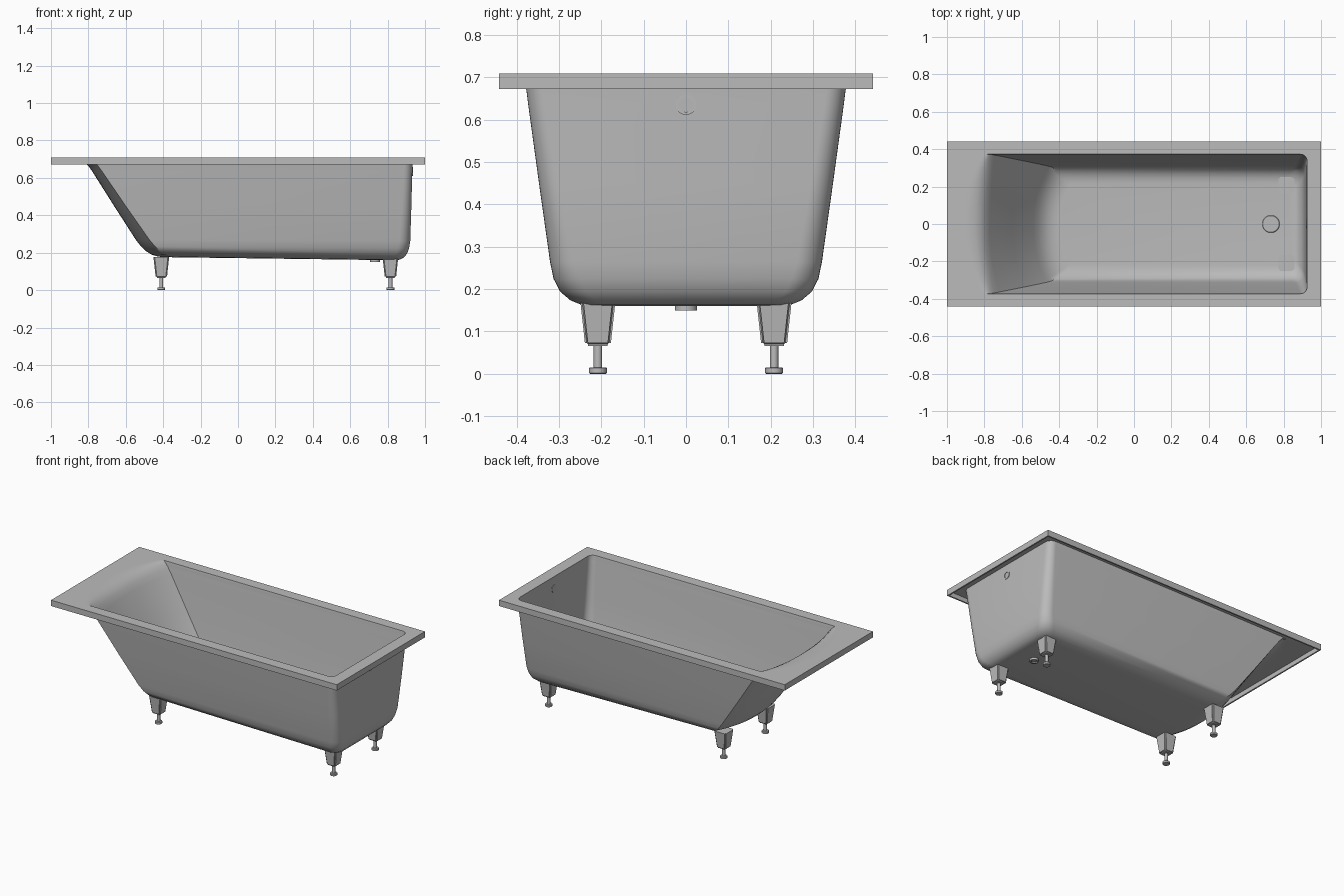
import bpy, bmesh, math
from mathutils import Matrix, Vector

if "Cube" in bpy.data.objects:
    bpy.data.objects.remove(bpy.data.objects["Cube"], do_unlink=True)

grey = bpy.data.materials.new("light_grey")
grey.use_nodes = True
GREY = (0.5, 0.5, 0.5, 1)
grey.diffuse_color = GREY
grey.node_tree.nodes["Principled BSDF"].inputs["Base Color"].default_value = GREY


def finish(bm, name, smooth=True):
    bmesh.ops.recalc_face_normals(bm, faces=bm.faces)
    mesh = bpy.data.meshes.new(name)
    bm.to_mesh(mesh)
    bm.free()
    mesh.materials.append(grey)
    obj = bpy.data.objects.new(name, mesh)
    bpy.context.collection.objects.link(obj)
    if smooth:
        shade(obj)
    return obj


def shade(obj):
    bpy.ops.object.select_all(action='DESELECT')
    obj.select_set(True)
    bpy.context.view_layer.objects.active = obj
    bpy.ops.object.shade_smooth_by_angle(angle=math.radians(35))


def lathe(name, profile, location, axis='Z', segments=32):
    """Revolve (radius, height) points about an axis."""
    bm = bmesh.new()
    verts = [bm.verts.new((r, 0, h)) for r, h in profile]
    edges = [bm.edges.new(pair) for pair in zip(verts, verts[1:])]
    bmesh.ops.spin(bm, geom=verts + edges, cent=(0, 0, 0), axis=(0, 0, 1),
                   angle=math.tau, steps=segments)
    bmesh.ops.remove_doubles(bm, verts=bm.verts, dist=0.0001)
    if axis == 'X':
        bm.transform(Matrix.Rotation(math.pi / 2, 4, 'Y'))
    bm.transform(Matrix.Translation(location))
    return finish(bm, name)


def basin_ring(z, left, bulge, right, half, radius):
    """Plan outline: round corners at the right end, bowed back at the left."""
    pts = []
    for sign, start in ((-1, -90), (1, 0)):
        cx, cy = right - radius, sign * (half - radius)
        for i in range(9):
            a = math.radians(start + i * 90 / 8)
            pts.append((cx + radius * math.cos(a), cy + radius * math.sin(a)))
    for i in range(33):
        t = 1 - i / 16
        bow = (1 - abs(t) ** 2.2) * bulge
        pts.append((left - bow, t * half))
    tilt = max(0, min(1, (0.32 - z) / 0.12))
    return [Vector((x, y, z - 0.0134 * x * tilt)) for x, y in pts]


# Basin and deck as one sheet, given thickness below
# height, left corner, back bow, right end, half width, corner radius
RINGS = [
    (0.709, -0.80, 0.120, 0.926, 0.374, 0.036),
    (0.709, -0.785, 0.105, 0.925, 0.373, 0.035),
    (0.704, -0.775, 0.075, 0.925, 0.372, 0.035),
    (0.692, -0.762, 0.058, 0.925, 0.371, 0.035),
    (0.672, -0.745, 0.050, 0.924, 0.368, 0.036),
    (0.640, -0.722, 0.050, 0.923, 0.364, 0.037),
    (0.450, -0.592, 0.060, 0.918, 0.338, 0.043),
    (0.270, -0.468, 0.070, 0.912, 0.312, 0.050),
    (0.235, -0.440, 0.072, 0.906, 0.304, 0.055),
    (0.210, -0.415, 0.072, 0.896, 0.290, 0.055),
    (0.192, -0.388, 0.070, 0.880, 0.268, 0.055),
    (0.183, -0.362, 0.066, 0.862, 0.246, 0.050),
    (0.180, -0.340, 0.062, 0.840, 0.220, 0.045),
]
bm = bmesh.new()
loops = [[bm.verts.new(p) for p in basin_ring(*ring)] for ring in RINGS]
for a, b in zip(loops, loops[1:]):
    for i in range(len(a)):
        j = (i + 1) % len(a)
        bm.faces.new((a[i], a[j], b[j], b[i]))
bm.faces.new(loops[-1])

corners = [(-1, -0.441), (1, -0.441), (1, 0.441), (-1, 0.441)]
top = [bm.verts.new((x, y, 0.709)) for x, y in corners]
low = [bm.verts.new((x, y, 0.672)) for x, y in corners]
for i in range(4):
    j = (i + 1) % 4
    bm.faces.new((low[i], low[j], top[j], top[i]))
bm.edges.ensure_lookup_table()
border = [bm.edges.get((v[i], v[(i + 1) % len(v)]))
          for v in (top, loops[0]) for i in range(len(v))]
bmesh.ops.triangle_fill(bm, edges=border, use_beauty=True, normal=(0, 0, 1))
bmesh.ops.recalc_face_normals(bm, faces=bm.faces)
deck = max(bm.faces, key=lambda f: f.calc_center_median().z + f.normal.z)
if not any(f.normal.z > 0.9 for f in bm.faces if f.calc_center_median().z > 0.708):
    bmesh.ops.reverse_faces(bm, faces=bm.faces)

mesh = bpy.data.meshes.new("bath_shell")
bm.to_mesh(mesh)
bm.free()
mesh.materials.append(grey)
shell = bpy.data.objects.new("bath_shell", mesh)
bpy.context.collection.objects.link(shell)
bpy.context.view_layer.objects.active = shell
thick = shell.modifiers.new("thickness", 'SOLIDIFY')
thick.thickness = 0.009
thick.offset = -1
thick.use_even_offset = True
bpy.ops.object.modifier_apply(modifier=thick.name)
shade(shell)

# Legs: tapered block, threaded rod and round foot
for x, end in ((-0.41, "back"), (0.815, "tap")):
    for y, side in ((-0.208, "right"), (0.208, "left")):
        bm = bmesh.new()
        bmesh.ops.create_cube(bm, size=1)
        for v in bm.verts:
            upper = v.co.z > 0
            v.co.x *= 0.084 if upper else 0.06
            v.co.y *= 0.084 if upper else 0.06
            v.co.z = 0.176 if upper else 0.066
        edges = [e for e in bm.edges if min(v.co.z for v in e.verts) < 0.1]
        bmesh.ops.bevel(bm, geom=edges, offset=0.007, segments=3, affect='EDGES')
        bm.transform(Matrix.Translation((x, y, 0)))
        finish(bm, f"{end}_{side}_leg")
        lathe(f"{end}_{side}_foot",
              [(0, 0), (0.019, 0), (0.021, 0.002), (0.021, 0.013), (0.019, 0.015),
               (0.010, 0.015), (0.010, 0.07), (0, 0.07)], (x, y, 0), segments=24)

# Waste: flush plate on the floor, short outlet beneath
lathe("waste_plate", [(0, 0.003), (0.044, 0.003), (0.047, 0), (0.047, -0.004), (0, -0.004)],
      (0.732, 0, 0.170))
lathe("waste_outlet", [(0.018, 0.156), (0.018, 0.149), (0.026, 0.149), (0.026, 0.168)],
      (0.732, 0, 0))

# Overflow: ring on each face of the tap-end wall
for name, x in (("overflow_outer", 0.932), ("overflow_inner", 0.923)):
    lathe(name, [(0, -0.002), (0.017, -0.002), (0.017, 0.003), (0.024, 0.003),
                 (0.024, -0.003), (0.017, -0.003), (0, -0.003)], (x, 0, 0.635), 'X')
